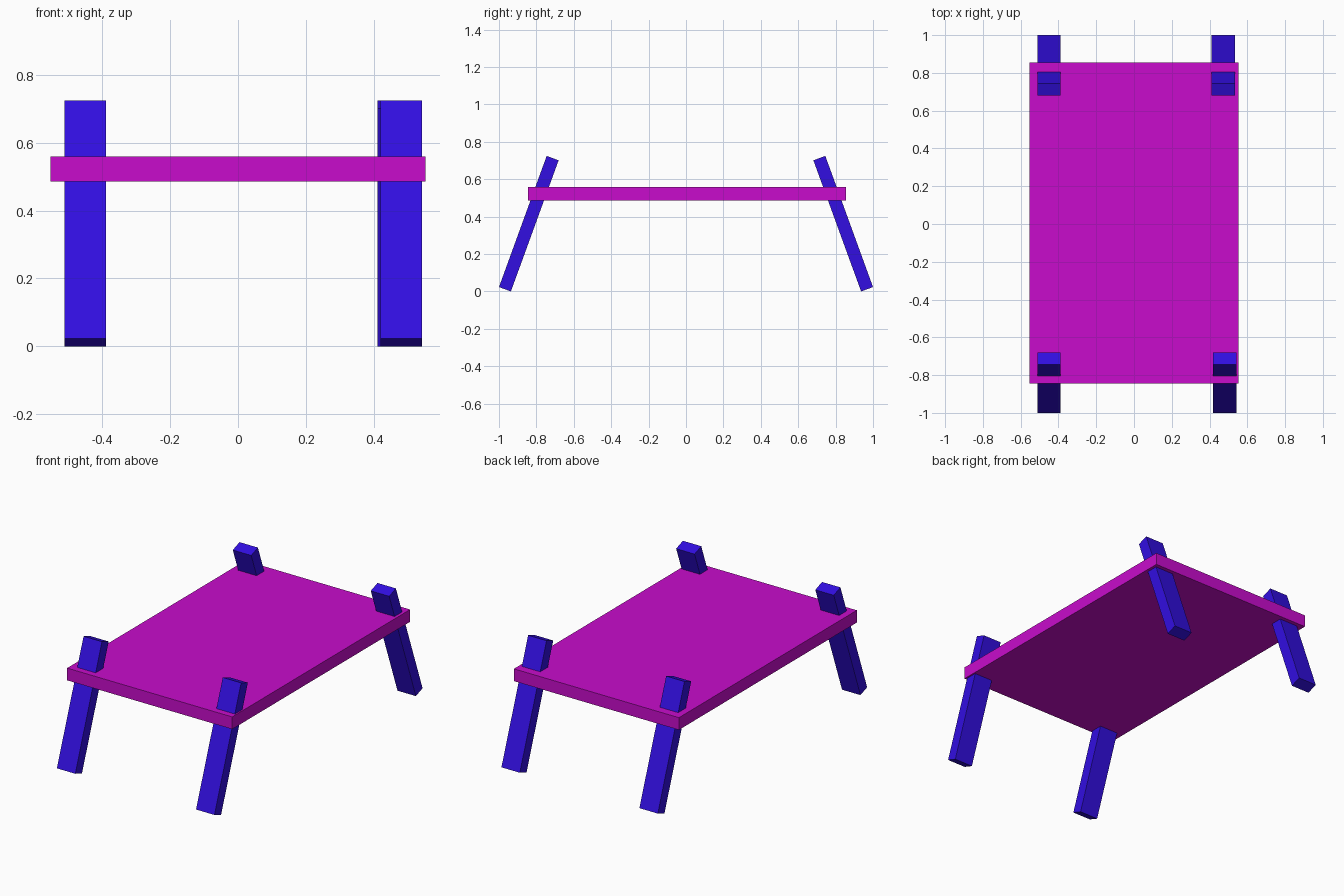
import bpy, math

if "Cube" in bpy.data.objects:
    bpy.data.objects.remove(bpy.data.objects["Cube"])


def material(name, color):
    m = bpy.data.materials.new(name)
    m.diffuse_color = (*color, 1.0)
    m.use_nodes = True
    m.node_tree.nodes["Principled BSDF"].inputs["Base Color"].default_value = m.diffuse_color
    return m


def box(name, center, size, mat, tilt=0.0):
    bpy.ops.mesh.primitive_cube_add(size=1, location=center, rotation=(tilt, 0, 0))
    ob = bpy.context.object
    ob.name = name
    ob.scale = size
    bpy.ops.object.transform_apply(location=False, rotation=False, scale=True)
    ob.data.materials.append(mat)
    return ob


magenta = material("magenta", (0.578, 0.0037, 0.604))
blue = material("blue", (0.032, 0.0044, 0.752))

# Table top slab
box("table_top", (0, 0.006, 0.522), (1.104, 1.70, 0.074), magenta)

# Splayed legs that pass through the top and lean inwards
TILT = math.radians(20)
LEGS = {
    "front_left_leg": (-0.45, -1),
    "front_right_leg": (0.481, -1),
    "back_left_leg": (-0.45, 1),
    "back_right_leg": (0.473, 1),
}
for name, (x, side) in LEGS.items():
    box(name, (x, side * 0.8405, 0.3622), (0.123, 0.068, 0.746), blue, side * TILT)
